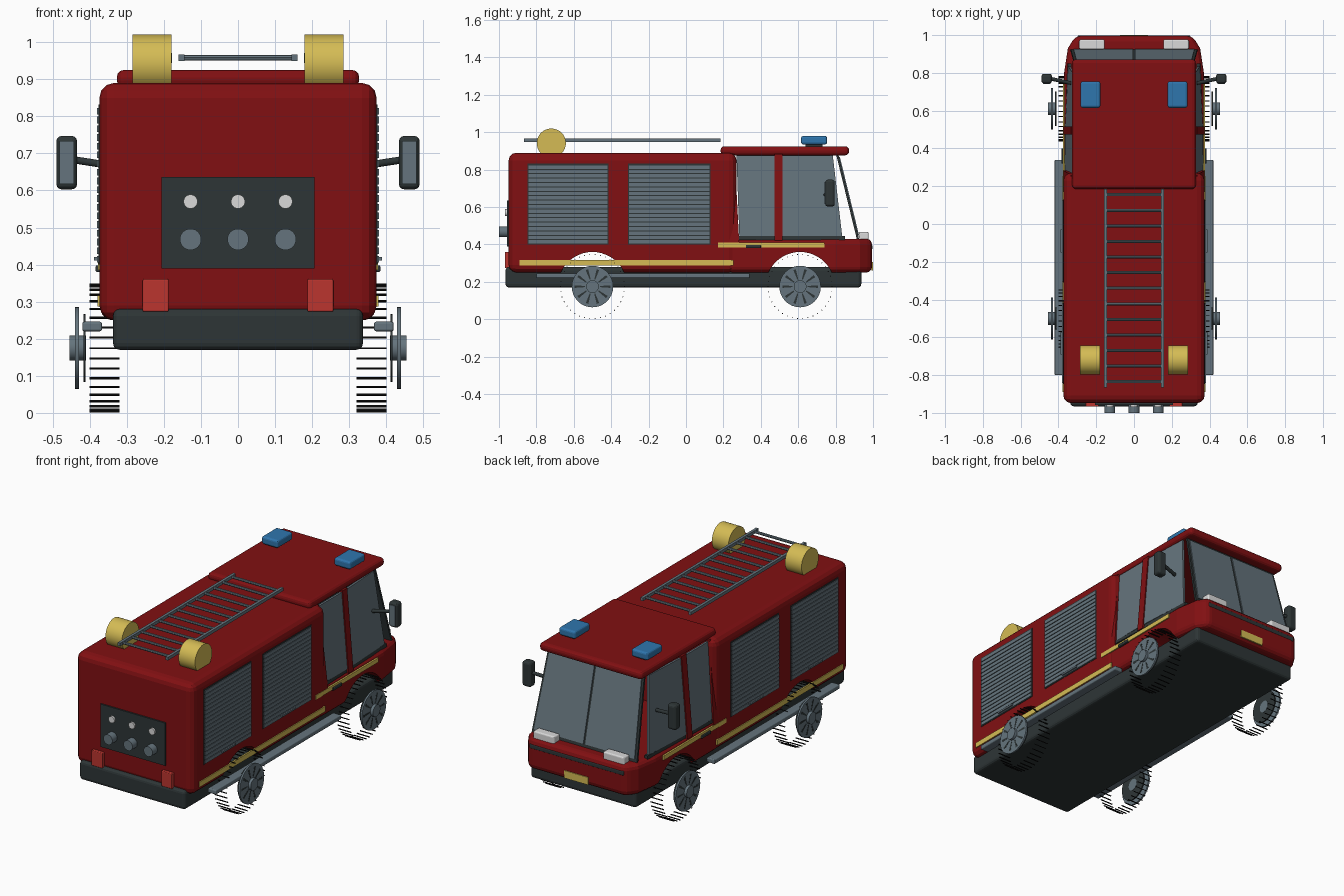
import bpy, bmesh, math
from mathutils import Vector

if "Cube" in bpy.data.objects:
    bpy.data.objects.remove(bpy.data.objects["Cube"])


def material(name, r, g, b):
    m = bpy.data.materials.new(name)
    m.diffuse_color = (r, g, b, 1)
    m.use_nodes = True
    m.node_tree.nodes["Principled BSDF"].inputs["Base Color"].default_value = m.diffuse_color
    return m


RED = material("deep_red", 0.22, 0.005, 0.006)
YELLOW = material("yellow", 0.66, 0.5, 0.09)
STEEL = material("blue_grey", 0.13, 0.175, 0.205)
DARK = material("charcoal", 0.027, 0.036, 0.037)
BLACK = material("black", 0.004, 0.004, 0.004)
BLUE = material("light_blue", 0.028, 0.18, 0.42)
LAMP = material("bright_red", 0.5, 0.035, 0.028)
WHITE = material("white", 0.7, 0.7, 0.7)


def finish(name, bm, mat, bevel=0, mirror=False, smooth=False, segments=3):
    bmesh.ops.recalc_face_normals(bm, faces=bm.faces)
    me = bpy.data.meshes.new(name)
    bm.to_mesh(me)
    bm.free()
    me.materials.append(mat)
    if smooth:
        for p in me.polygons:
            p.use_smooth = True
        me.set_sharp_from_angle(angle=math.radians(35))
    ob = bpy.data.objects.new(name, me)
    bpy.context.collection.objects.link(ob)
    if bevel:
        b = ob.modifiers.new("bevel", "BEVEL")
        b.width, b.segments = bevel, segments
    if mirror:
        ob.modifiers.new("mirror", "MIRROR")
    return ob


def add_prism(bm, points, push):
    """Closed solid from a flat outline pushed along a vector."""
    push = Vector(push)
    a = [bm.verts.new(p) for p in points]
    b = [bm.verts.new(Vector(p) + push) for p in points]
    bm.faces.new(a)
    bm.faces.new(b[::-1])
    for i in range(len(a)):
        j = (i + 1) % len(a)
        bm.faces.new((a[i], a[j], b[j], b[i]))


def add_box(bm, x0, x1, y0, y1, z0, z1):
    add_prism(bm, [(x0, y0, z0), (x1, y0, z0), (x1, y1, z0), (x0, y1, z0)], (0, 0, z1 - z0))


def prism(name, points, push, mat, **kw):
    bm = bmesh.new()
    add_prism(bm, points, push)
    return finish(name, bm, mat, **kw)


def box(name, x0, x1, y0, y1, z0, z1, mat, **kw):
    bm = bmesh.new()
    add_box(bm, x0, x1, y0, y1, z0, z1)
    return finish(name, bm, mat, **kw)


def add_rod(bm, a, b, r, n=12):
    a, b = Vector(a), Vector(b)
    d = (b - a).normalized()
    u = d.orthogonal().normalized()
    v = d.cross(u)
    t = [2 * math.pi * i / n for i in range(n)]
    add_prism(bm, [a + r * (u * math.cos(k) + v * math.sin(k)) for k in t], b - a)


def rod(name, a, b, r, mat, n=12, **kw):
    bm = bmesh.new()
    add_rod(bm, a, b, r, n)
    return finish(name, bm, mat, smooth=True, **kw)


WHEELS = (-0.5, 0.61)

# Main hulls with wheel arches cut through
chassis = box("chassis", -0.337, 0.337, -0.965, 0.937, 0.17, 0.28, DARK, bevel=0.018)
body = box("rear_body", -0.374, 0.374, -0.948, 0.27, 0.25, 0.89, RED, bevel=0.04)
plan = [(0.37, 0.22), (0.37, 0.8), (0.35, 0.93), (0.31, 0.995)]
cab = prism("cab_lower", [(x, y, 0.25) for x, y in plan] + [(-x, y, 0.25) for x, y in plan[::-1]],
            (0, 0, 0.18), RED, bevel=0.03)
cut = bmesh.new()
for y in WHEELS:
    add_rod(cut, (-0.6, y, 0.175), (0.6, y, 0.175), 0.185, 48)
cutter = finish("arch_cutter", cut, RED)
cutter.hide_render = True
cutter.hide_viewport = True
for ob in (body, cab):
    m = ob.modifiers.new("arches", "BOOLEAN")
    m.operation, m.object, m.solver = "DIFFERENCE", cutter, "EXACT"

# Cab upper: roof, pillars, windows
box("cab_roof", -0.327, 0.327, 0.185, 0.872, 0.877, 0.925, RED, bevel=0.02)


def side_plate(name, ybot, ytop, z0, z1, mat, out=0.0, thick=0.012):
    def p(y, z):
        return (0.366 - (z - 0.44) * 0.085 - max(0, y - 0.5) * 0.05 + out, y, z)
    prism(name, [p(ybot[0], z0), p(ybot[1], z0), p(ytop[1], z1), p(ytop[0], z1)],
          (-thick, 0, 0), mat, mirror=True)


side_plate("rear_side_window", (0.285, 0.475), (0.27, 0.475), 0.445, 0.875, STEEL)
side_plate("front_side_window", (0.515, 0.835), (0.515, 0.785), 0.445, 0.875, STEEL)
side_plate("door_pillar", (0.473, 0.517), (0.473, 0.517), 0.42, 0.885, RED, 0.006, 0.03)
side_plate("rear_pillar", (0.2, 0.285), (0.2, 0.26), 0.4, 0.885, RED, 0.006, 0.05)
side_plate("window_sill", (0.28, 0.85), (0.28, 0.85), 0.425, 0.445, DARK, 0.002, 0.02)


def screen(x, t, off=0.0):
    return (x, 0.925 - 0.11 * t + off, 0.43 + 0.45 * t)


prism("windscreen_frame", [screen(-0.335, 0), screen(0.335, 0), screen(0.305, 1), screen(-0.305, 1)],
      (0, -0.012, 0), DARK)
prism("windscreen_pane", [screen(0.006, 0.04, 0.005), screen(0.32, 0.04, 0.005),
                          screen(0.293, 0.97, 0.005), screen(0.006, 0.97, 0.005)],
      (0, -0.006, 0), STEEL, mirror=True)

# Front details
box("headlight", 0.155, 0.29, 0.925, 0.977, 0.413, 0.467, WHITE, bevel=0.008, mirror=True)
box("front_grille_bar", -0.3, 0.3, 0.95, 0.997, 0.372, 0.398, DARK, bevel=0.006)
box("front_plate", -0.075, 0.075, 0.992, 1.0, 0.262, 0.305, YELLOW)

# Side stripes, handles and steps
box("body_stripe", 0.37, 0.379, -0.89, 0.255, 0.287, 0.317, YELLOW, mirror=True)
box("cab_stripe", 0.367, 0.377, 0.17, 0.74, 0.385, 0.41, YELLOW, mirror=True)
box("door_handle", 0.37, 0.384, 0.32, 0.4, 0.38, 0.398, DARK, bevel=0.004, mirror=True)
box("side_step", 0.367, 0.42, -0.8, 0.34, 0.22, 0.246, STEEL, bevel=0.006, mirror=True)

# Roller shutters: dark backing with slats
for label, y0, y1 in (("rear", -0.848, -0.415), ("front", -0.31, 0.13)):
    box(label + "_shutter_backing", 0.37, 0.376, y0, y1, 0.4, 0.832, DARK, mirror=True)
    bm = bmesh.new()
    for i in range(18):
        z = 0.405 + i * 0.0235
        add_box(bm, 0.372, 0.38, y0 + 0.005, y1 - 0.005, z, z + 0.018)
    finish(label + "_shutter_slats", bm, STEEL, mirror=True)
    c = (y0 + y1) / 2
    box(label + "_shutter_handle", 0.375, 0.388, c - 0.06, c + 0.06, 0.411, 0.421, STEEL, mirror=True)

# Rear pump panel with gauges, outlets and lamps
box("pump_panel", -0.206, 0.206, -0.957, -0.94, 0.39, 0.636, DARK)
for x in (-0.128, 0, 0.128):
    rod("gauge", (x, -0.968, 0.57), (x, -0.95, 0.57), 0.019, WHITE, 20)
    rod("hose_outlet", (x, -1.0, 0.468), (x, -0.95, 0.468), 0.029, STEEL, 20)
box("tail_lamp", 0.187, 0.257, -0.967, -0.94, 0.273, 0.361, LAMP, bevel=0.004, mirror=True)

# Roof: ladder, hose reels, beacons
bm = bmesh.new()
for x in (-0.152, 0.152):
    add_box(bm, x - 0.008, x + 0.008, -0.865, 0.185, 0.949, 0.967)
for i in range(13):
    y = 0.155 - i * 0.0825
    add_rod(bm, (-0.152, y, 0.958), (0.152, y, 0.958), 0.008, 8)
finish("roof_ladder", bm, STEEL)
rod("hose_reel", (0.18, -0.72, 0.942), (0.285, -0.72, 0.942), 0.078, YELLOW, 32, mirror=True)
box("beacon", 0.178, 0.283, 0.615, 0.755, 0.935, 0.98, BLUE, bevel=0.012, mirror=True)
box("beacon_foot", 0.2, 0.26, 0.64, 0.73, 0.92, 0.94, DARK, mirror=True)

# Mirrors
box("mirror_housing", 0.434, 0.49, 0.745, 0.795, 0.603, 0.747, DARK, bevel=0.014, mirror=True)
box("mirror_glass", 0.443, 0.481, 0.741, 0.75, 0.617, 0.733, STEEL, mirror=True)
rod("mirror_arm", (0.33, 0.745, 0.665), (0.445, 0.77, 0.683), 0.01, DARK, mirror=True)

# Wheels: tread bars, rims, spokes and hubs
for label, y in zip(("rear", "front"), WHEELS):
    bm = bmesh.new()
    for i in range(38):
        a = 2 * math.pi * i / 38
        c, s = math.cos(a), math.sin(a)
        quad = [(0.32, y + c * r - s * w, 0.175 + s * r + c * w)
                for r, w in ((0.169, -0.002), (0.174, -0.002), (0.174, 0.002), (0.169, 0.002))]
        add_prism(bm, quad, (0.08, 0, 0))
    finish(label + "_tyre_treads", bm, BLACK, mirror=True)
    rod(label + "_inner_disc", (0.411, y, 0.175), (0.417, y, 0.175), 0.092, DARK, 32, mirror=True)
    rod(label + "_rim", (0.429, y, 0.175), (0.439, y, 0.175), 0.111, STEEL, 32, mirror=True)
    rod(label + "_hub", (0.41, y, 0.175), (0.455, y, 0.175), 0.034, STEEL, 20, mirror=True)
    bm = bmesh.new()
    for i in range(10):
        a = 2 * math.pi * i / 10
        c, s = math.cos(a), math.sin(a)
        slot = [(0.436, y + c * r - s * w, 0.175 + s * r + c * w)
                for r, w in ((0.04, -0.003), (0.095, -0.007), (0.095, 0.007), (0.04, 0.003))]
        add_prism(bm, slot, (0.004, 0, 0))
    finish(label + "_rim_slots", bm, DARK, mirror=True)
